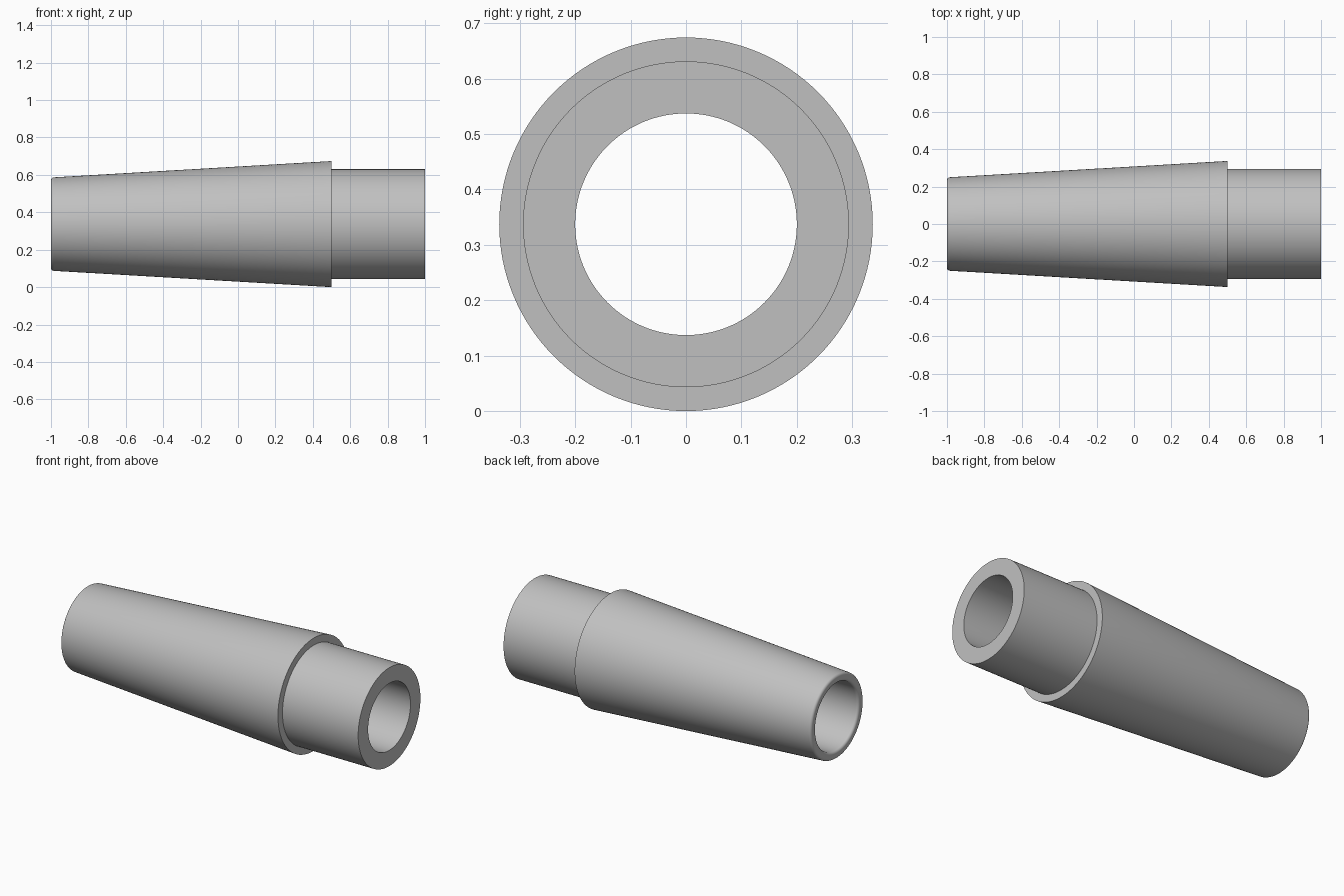
import bpy, bmesh, math
from mathutils import Matrix, Vector

if "Cube" in bpy.data.objects:
    bpy.data.objects.remove(bpy.data.objects["Cube"], do_unlink=True)

AXIS_Z = 0.337
BORE, TIP, SHOULDER, SPIGOT = 0.2, 0.25, 0.337, 0.294
LIP = 0.016
SEGMENTS = 128

grey = bpy.data.materials.new("plain grey")
grey.use_nodes = True
colour = (0.53, 0.53, 0.53, 1)
grey.diffuse_color = colour
grey.node_tree.nodes["Principled BSDF"].inputs["Base Color"].default_value = colour


def rounded(cx, cr, start, end, steps=6):
    """Quarter-round points (x, radius) about a centre, angles in degrees."""
    angles = [math.radians(start + (end - start) * i / steps) for i in range(steps + 1)]
    return [(cx + LIP * math.cos(a), cr + LIP * math.sin(a)) for a in angles]


# Closed wall section: bore, rounded lip, tapered sleeve, shoulder, spigot
profile = [(1, BORE)]
profile += rounded(-1 + LIP, BORE + LIP, 270, 180)
profile += rounded(-1 + LIP, TIP - LIP, 180, 93)
profile += [(0.5, SHOULDER), (0.5, SPIGOT), (1, SPIGOT)]

# Revolve the section around the x axis
bm = bmesh.new()
rings = []
for i in range(SEGMENTS):
    turn = Matrix.Rotation(math.tau * i / SEGMENTS, 3, 'X')
    rings.append([bm.verts.new(turn @ Vector((x, 0, r))) for x, r in profile])
for i, ring in enumerate(rings):
    other = rings[(i + 1) % SEGMENTS]
    for j in range(len(profile)):
        k = (j + 1) % len(profile)
        bm.faces.new((ring[j], ring[k], other[k], other[j]))
bmesh.ops.recalc_face_normals(bm, faces=bm.faces)
mesh = bpy.data.meshes.new("tapered_sleeve")
bm.to_mesh(mesh)
bm.free()

sleeve = bpy.data.objects.new("tapered_sleeve", mesh)
sleeve.location.z = AXIS_Z
mesh.materials.append(grey)
bpy.context.collection.objects.link(sleeve)

# Smooth round walls, crisp shoulder and end edges
bpy.ops.object.select_all(action='DESELECT')
sleeve.select_set(True)
bpy.context.view_layer.objects.active = sleeve
bpy.ops.object.shade_smooth_by_angle(angle=math.radians(35))
